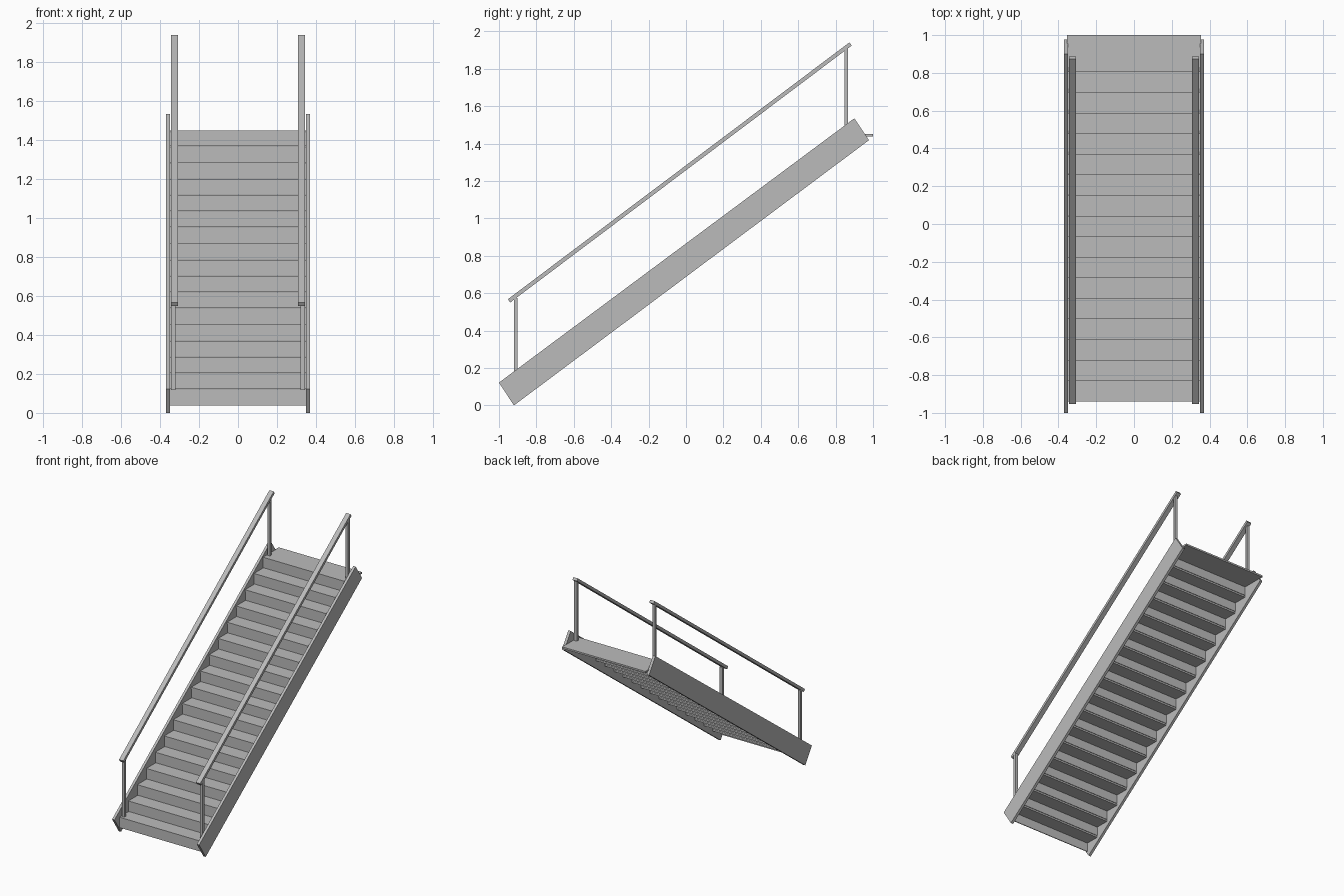
import bpy
import bmesh

cube = bpy.data.objects.get("Cube")
if cube:
    bpy.data.objects.remove(cube, do_unlink=True)

steel = bpy.data.materials.new("grey_steel")
steel.use_nodes = True
GREY = (0.5, 0.5, 0.5, 1)
steel.diffuse_color = GREY
steel.node_tree.nodes["Principled BSDF"].inputs["Base Color"].default_value = GREY


def extrude_profile(name, profile, x0, x1):
    """Solid made from a (y, z) outline, running from x0 to x1."""
    bm = bmesh.new()
    face = bm.faces.new([bm.verts.new((x0, y, z)) for y, z in profile])
    out = bmesh.ops.extrude_face_region(bm, geom=[face])
    moved = [v for v in out["geom"] if isinstance(v, bmesh.types.BMVert)]
    bmesh.ops.translate(bm, verts=moved, vec=(x1 - x0, 0, 0))
    bmesh.ops.recalc_face_normals(bm, faces=bm.faces)
    mesh = bpy.data.meshes.new(name)
    bm.to_mesh(mesh)
    bm.free()
    mesh.materials.append(steel)
    obj = bpy.data.objects.new(name, mesh)
    bpy.context.collection.objects.link(obj)
    return obj


def box(name, x0, x1, y0, y1, z0, z1):
    return extrude_profile(name, [(y0, z0), (y1, z0), (y1, z1), (y0, z1)], x0, x1)


# Steps: a tread plate over a closed riser
STEPS = 17
RUN, RISE = 0.109, 0.0832
FIRST_Y, FIRST_Z = -0.94, 0.12
HALF_WIDTH = 0.354
PLATE = 0.013
for i in range(STEPS):
    y = FIRST_Y + i * RUN
    z = FIRST_Z + i * RISE
    back = 1.0 if i == STEPS - 1 else y + RUN + PLATE / 2
    box(f"tread_{i + 1}", -HALF_WIDTH, HALF_WIDTH, y, back, z - PLATE, z)
    box(f"riser_{i + 1}", -HALF_WIDTH, HALF_WIDTH,
        y + 0.002, y + 0.008, z - RISE + 0.002, z - PLATE)

# Sloping side parts, repeated left and right
stringer = [(-1.0, 0.122), (-0.92, 0.0), (0.978, 1.418), (0.9, 1.535)]
handrail = [(-0.952, 0.568), (-0.94, 0.55), (0.886, 1.924), (0.874, 1.941)]
for side, s in (("left", 1), ("right", -1)):
    extrude_profile(f"{side}_stringer", stringer, s * 0.35, s * 0.37)
    extrude_profile(f"{side}_handrail", handrail, s * 0.308, s * 0.345)
    box(f"{side}_lower_post", s * 0.322, s * 0.344, -0.92, -0.9, FIRST_Z, 0.575)
    box(f"{side}_upper_post", s * 0.322, s * 0.344, 0.847, 0.866, 1.45, 1.912)
